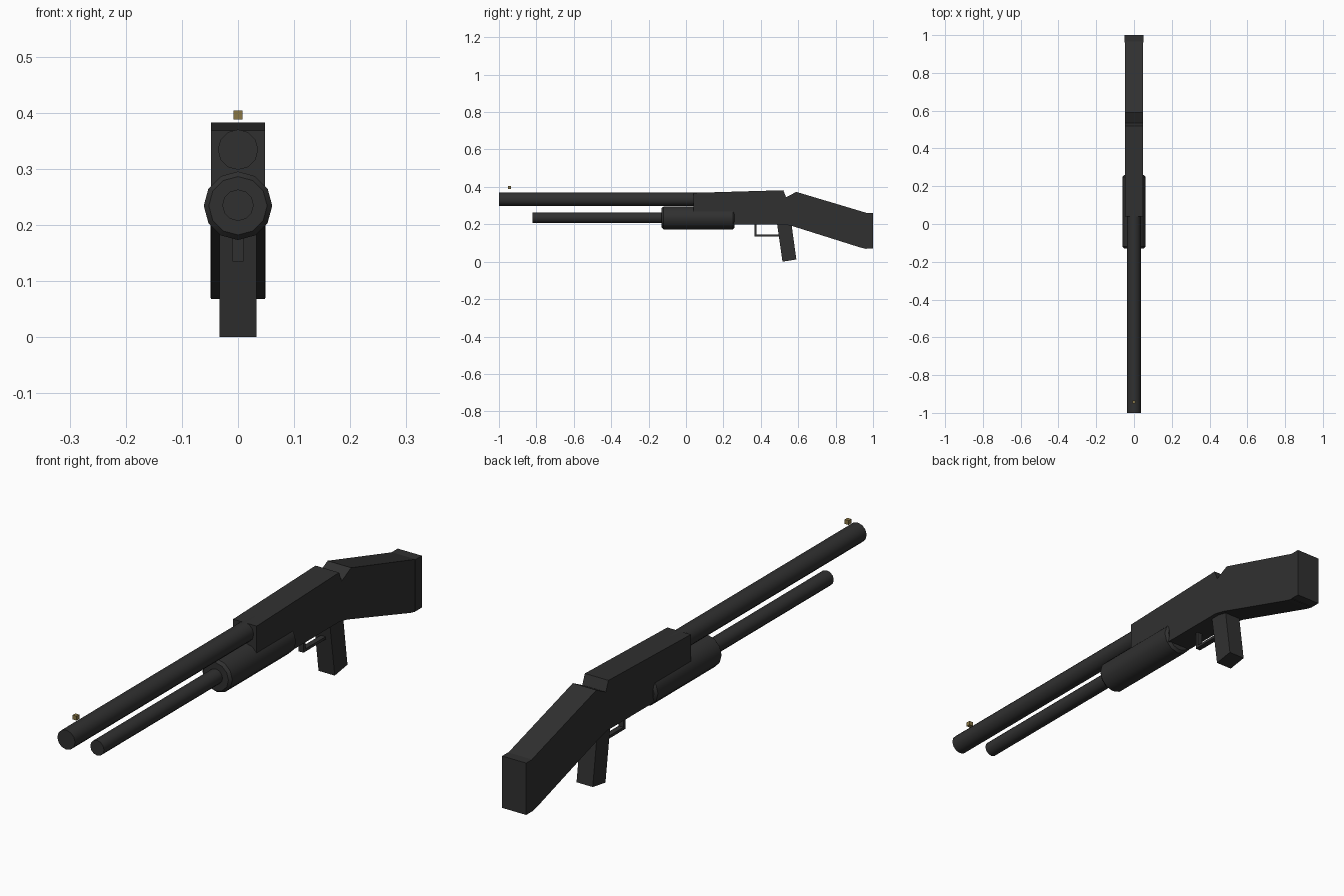
import bpy, bmesh, math
from mathutils import Matrix

if "Cube" in bpy.data.objects:
    bpy.data.objects.remove(bpy.data.objects["Cube"])


def material(name, rgb):
    m = bpy.data.materials.new(name)
    m.diffuse_color = (*rgb, 1)
    m.use_nodes = True
    m.node_tree.nodes["Principled BSDF"].inputs["Base Color"].default_value = m.diffuse_color
    return m


BLACK = material("matte black", (0.03, 0.03, 0.03))
BRASS = material("dull brass", (0.25, 0.18, 0.06))


def finish(bm, name, mat):
    bmesh.ops.recalc_face_normals(bm, faces=bm.faces)
    me = bpy.data.meshes.new(name)
    bm.to_mesh(me)
    bm.free()
    me.materials.append(mat)
    ob = bpy.data.objects.new(name, me)
    bpy.context.collection.objects.link(ob)
    return ob


def slab(name, profile, half, mat=BLACK):
    """Side profile in (y, z), extruded from -half to +half in x."""
    bm = bmesh.new()
    f = bm.faces.new([bm.verts.new((-half, y, z)) for y, z in profile])
    r = bmesh.ops.extrude_face_region(bm, geom=[f])
    vs = [v for v in r["geom"] if isinstance(v, bmesh.types.BMVert)]
    bmesh.ops.translate(bm, verts=vs, vec=(2 * half, 0, 0))
    return finish(bm, name, mat)


def box(name, y0, y1, z0, z1, half, mat=BLACK):
    return slab(name, [(y0, z0), (y1, z0), (y1, z1), (y0, z1)], half, mat)


def tube(name, y0, y1, z, rings, n=12):
    """Closed 12-sided tube along y; rings are (y, radius)."""
    bm = bmesh.new()
    loops = [[bm.verts.new((r * math.cos(2 * math.pi * i / n), y,
                            z + r * math.sin(2 * math.pi * i / n)))
              for i in range(n)] for y, r in rings]
    for a, b in zip(loops, loops[1:]):
        for i in range(n):
            j = (i + 1) % n
            bm.faces.new((a[i], a[j], b[j], b[i]))
    bm.faces.new(loops[0])
    bm.faces.new(loops[-1])
    ob = finish(bm, name, BLACK)
    bpy.ops.object.select_all(action='DESELECT')
    ob.select_set(True)
    bpy.context.view_layer.objects.active = ob
    bpy.ops.object.shade_smooth_by_angle(angle=math.radians(40))
    return ob


# Barrel, lower tube and bevelled sliding fore grip
tube("barrel", -1, 0.1, 0.334, [(-1, 0.036), (0.1, 0.036)])
tube("lower_tube", -0.82, 0, 0.235, [(-0.82, 0.028), (0.0, 0.028)])
tube("fore_grip", -0.13, 0.26, 0.234,
     [(-0.13, 0.052), (-0.12, 0.061), (0.25, 0.061), (0.26, 0.052)])

# Receiver, stock and end plate
slab("receiver", [(0.04, 0.2), (0.53, 0.2), (0.535, 0.345),
                  (0.52, 0.382), (0.04, 0.368)], 0.048)
slab("stock", [(0.525, 0.2), (0.57, 0.19), (0.935, 0.075), (0.965, 0.068),
               (0.975, 0.258), (0.59, 0.373), (0.535, 0.345)], 0.048)
box("butt_plate", 0.962, 1.0, 0.07, 0.261, 0.049)

# Pistol grip and trigger guard
slab("hand_grip", [(0.483, 0.23), (0.516, 0.0), (0.59, 0.012), (0.56, 0.23)], 0.033)
box("guard_front", 0.367, 0.378, 0.135, 0.205, 0.01)
box("guard_bottom", 0.367, 0.51, 0.135, 0.145, 0.01)

# Front sight
box("sight_bead", -0.951, -0.935, 0.388, 0.404, 0.008, BRASS)
